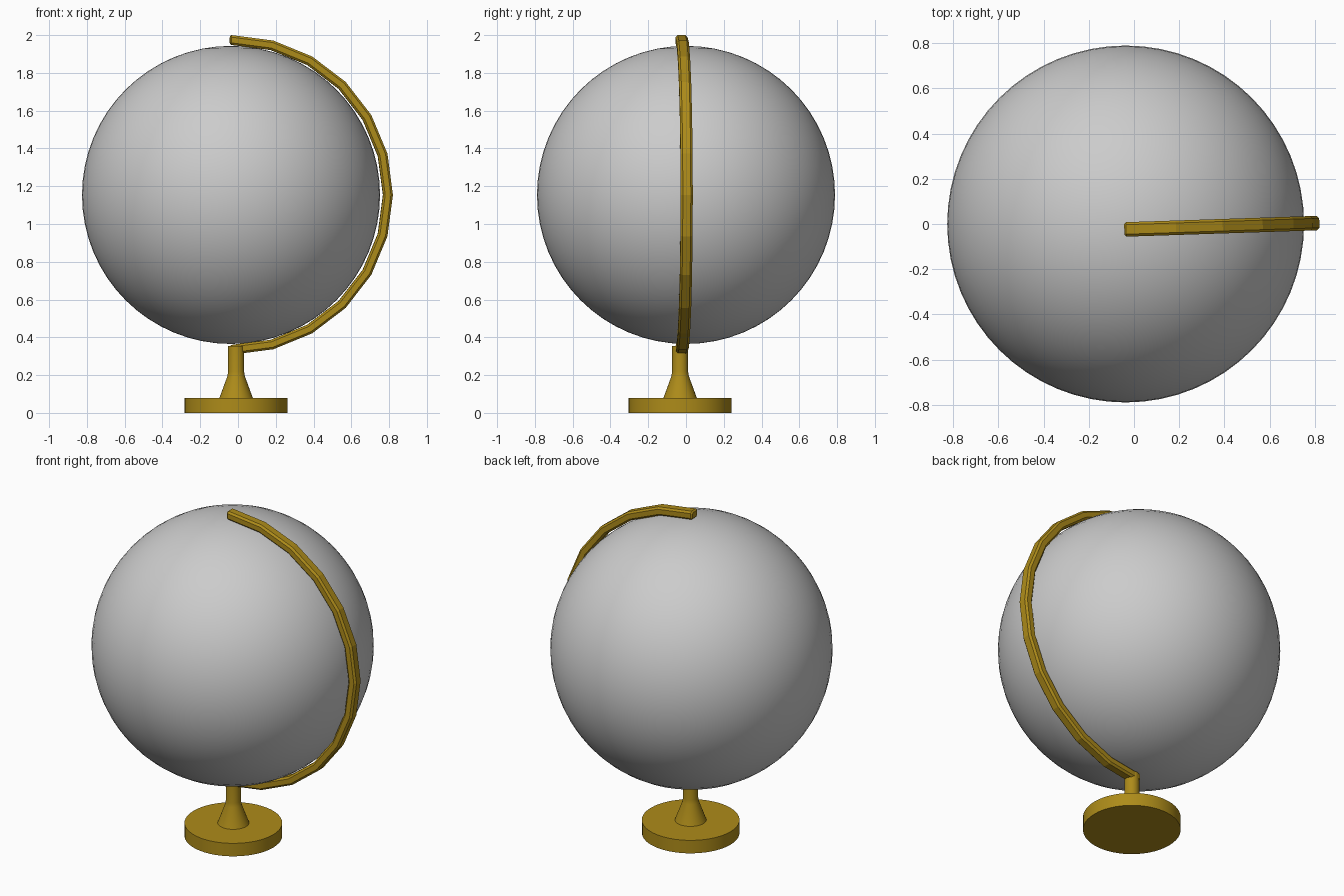
import bpy, bmesh
from math import sin, cos, pi, radians
from mathutils import Vector

cube = bpy.data.objects.get("Cube")
if cube:
    bpy.data.objects.remove(cube, do_unlink=True)


def material(name, color):
    mat = bpy.data.materials.new(name)
    mat.use_nodes = True
    mat.diffuse_color = color
    mat.node_tree.nodes["Principled BSDF"].inputs["Base Color"].default_value = color
    return mat


grey = material("light grey", (0.6, 0.6, 0.6, 1))
brass = material("brass", (0.42, 0.26, 0.01, 1))


def add_object(name, bm, mat, location):
    bmesh.ops.recalc_face_normals(bm, faces=bm.faces)
    mesh = bpy.data.meshes.new(name)
    bm.to_mesh(mesh)
    bm.free()
    mesh.materials.append(mat)
    obj = bpy.data.objects.new(name, mesh)
    obj.location = location
    bpy.context.collection.objects.link(obj)
    return obj


def smooth(obj, angle=30):
    bpy.ops.object.select_all(action="DESELECT")
    obj.select_set(True)
    bpy.context.view_layer.objects.active = obj
    bpy.ops.object.shade_smooth_by_angle(angle=radians(angle))


def skin_rings(bm, rings):
    """Join equal vertex rings with quads and cap both ends."""
    loops = [[bm.verts.new(p) for p in ring] for ring in rings]
    for a, b in zip(loops, loops[1:]):
        for i in range(len(a)):
            j = (i + 1) % len(a)
            bm.faces.new((a[i], a[j], b[j], b[i]))
    bm.faces.new(loops[0])
    bm.faces.new(loops[-1])


def turned(name, profile, location, sides=48):
    bm = bmesh.new()
    skin_rings(bm, [[(r * cos(2 * pi * i / sides), r * sin(2 * pi * i / sides), z)
                     for i in range(sides)] for r, z in profile])
    smooth(add_object(name, bm, brass, location))


# Globe ball
bm = bmesh.new()
bmesh.ops.create_uvsphere(bm, u_segments=64, v_segments=32, radius=0.789)
smooth(add_object("globe_ball", bm, grey, (-0.037, 0, 1.154)))

# Round foot and flared post
turned("base_disc", [(0.273, 0), (0.273, 0.08)], (-0.01, -0.031, 0))
turned("post", [(0.09, 0.075), (0.046, 0.195), (0.042, 0.22), (0.042, 0.355)],
       (-0.01, -0.031, 0))

# Half-circle arm: chamfered bar swept around the ball in straight segments
WIDTH, DEPTH, CHAMFER, STEPS = 0.032, 0.026, 0.011, 12


def section(angle, shift=0, inset=0):
    """Chamfered rectangle across the arm, moved along it by shift."""
    out = Vector((sin(angle), 0, cos(angle)))
    along = Vector((cos(angle), 0, -sin(angle)))
    side = Vector((0, 1, 0))
    center = Vector((0.829 * sin(angle), 0, 0.82 * cos(angle))) + along * shift
    w, d, c = WIDTH - inset, DEPTH - inset, CHAMFER - inset * 0.5
    corners = [(w, d - c), (w - c, d), (c - w, d), (-w, d - c),
               (-w, c - d), (c - w, -d), (w - c, -d), (w, c - d)]
    return [center + side * s + out * o for s, o in corners]


rings = [section(0, -0.008, 0.008)]
rings += [section(pi * i / STEPS) for i in range(STEPS + 1)]
rings += [section(pi, 0.008, 0.008)]
bm = bmesh.new()
skin_rings(bm, rings)
arm = add_object("meridian_arm", bm, brass, (-0.035, -0.024, 1.154))
arm.rotation_euler.z = radians(1.9)
